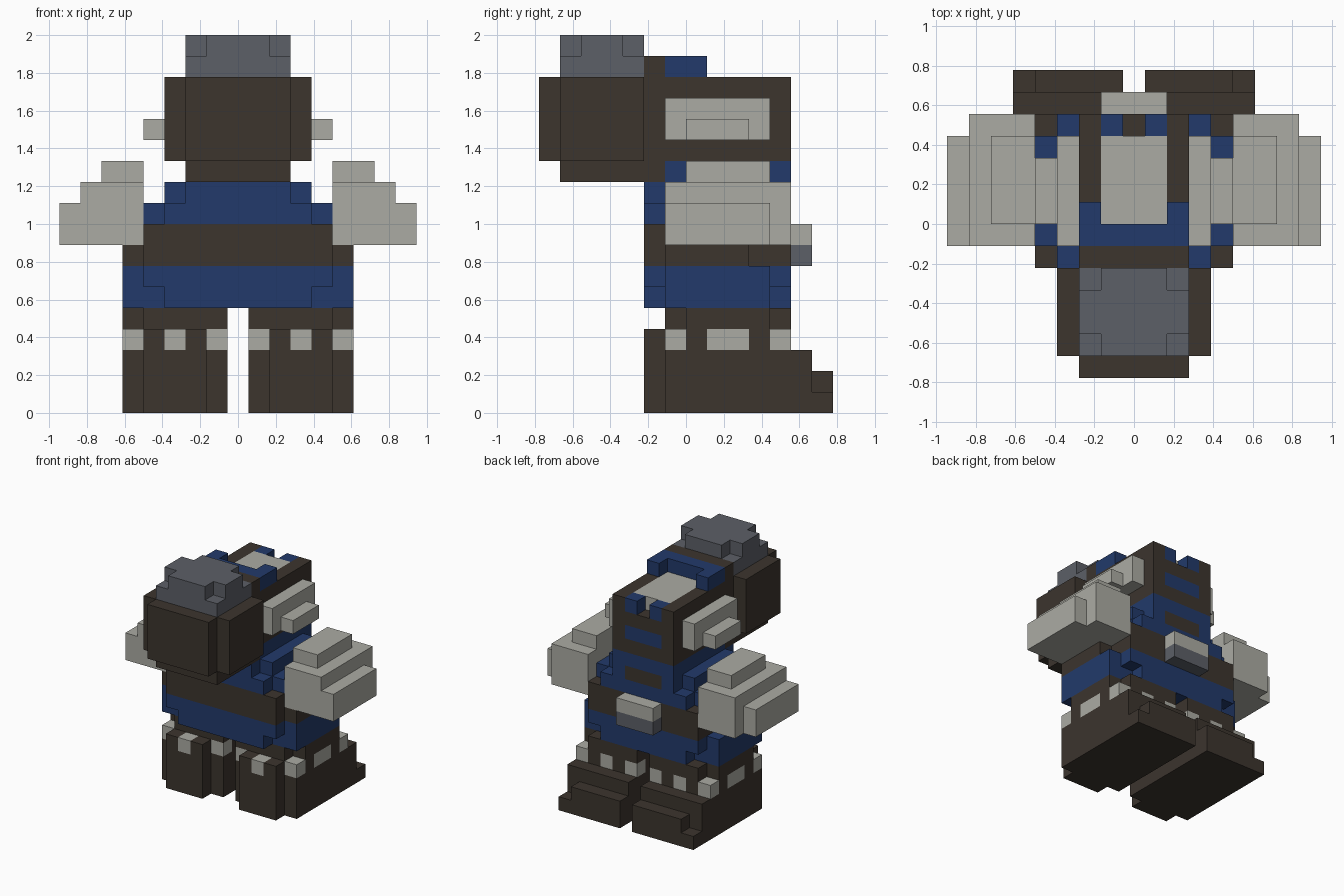
import bpy, bmesh
from mathutils import Vector

if "Cube" in bpy.data.objects:
    bpy.data.objects.remove(bpy.data.objects["Cube"])

U = 1 / 9  # size of one cube


def material(name, rgb):
    m = bpy.data.materials.new(name)
    m.diffuse_color = (*rgb, 1)
    m.use_nodes = True
    m.node_tree.nodes["Principled BSDF"].inputs["Base Color"].default_value = m.diffuse_color
    return m


MATS = [material("dark_brown", (0.045, 0.035, 0.027)),
        material("navy_blue", (0.016, 0.042, 0.145)),
        material("pale_stone", (0.41, 0.41, 0.37)),
        material("slate_grey", (0.107, 0.115, 0.136))]
DARK, BLUE, PALE, GREY = range(4)
cells = {}  # cube position -> (part, colour)


def box(part, color, x0, x1, y0, y1, z0, z1, mirror=False):
    """Fill a block of cubes; x edges lie on half steps, y and z on whole ones."""
    for i in range(round(x0 + .5), round(x1 + .5)):
        for j in range(y0, y1):
            for k in range(z0, z1):
                for s in ((1, -1) if mirror else (1,)):
                    name = part
                    if mirror:
                        name = ("right_" if s > 0 else "left_") + part
                    cells[(s * i, j, k)] = (name, color)


def sym(part, color, half, y0, y1, z0, z1):
    box(part, color, -half, half, y0, y1, z0, z1)


# Legs with toe block, ankle band and heel steps
def leg(color, *b):
    box("leg", color, *b, mirror=True)


leg(DARK, .5, 5.5, -1, 6, 0, 3)
leg(DARK, .5, 5.5, -1, 5, 3, 4)
leg(DARK, 1.5, 4.5, -2, -1, 0, 4)
leg(DARK, .5, 5.5, 6, 7, 0, 1)
leg(DARK, .5, 4.5, 6, 7, 1, 2)
leg(DARK, .5, 4.5, -1, 5, 4, 5)
leg(DARK, 4.5, 5.5, 0, 4, 4, 5)
# Pale studs around the ankle
for x, y in ((.5, -1), (2.5, -2), (4.5, -1), (.5, 4), (2.5, 4),
             (4.5, 4), (4.5, 1), (4.5, 2)):
    leg(PALE, x, x + 1, y, y + 1, 3, 4)

# Belt
sym("belt", BLUE, 5.5, -1, 4, 5, 7)
for y in (-2, 4):
    sym("belt", BLUE, 4.5, y, y + 1, 6, 7)
    sym("belt", BLUE, 3.5, y, y + 1, 5, 6)

# Torso and stepped blue shoulders
sym("torso", DARK, 4.5, -2, 5, 7, 9)
box("torso", DARK, 4.5, 5.5, -1, 3, 7, 8)
box("torso", DARK, -5.5, -4.5, -1, 3, 7, 8)
sym("shoulders", BLUE, 4.5, -1, 4, 9, 10)
sym("shoulders", BLUE, 3.5, -2, 5, 9, 10)
sym("shoulders", BLUE, 3.5, -1, 4, 10, 11)
sym("shoulders", BLUE, 2.5, -2, 5, 10, 11)
sym("shoulders", BLUE, 2.5, -1, 5, 11, 12)
sym("shoulders", DARK, 1.5, 4, 5, 10, 11)

# Back buckle
sym("buckle", GREY, 1.5, 5, 6, 7, 8)
sym("buckle", PALE, 1.5, 5, 6, 8, 9)

# Upper body with top plate, rear slot and notched rear edge
sym("upper_body", DARK, 2.5, -2, 5, 12, 16)
sym("upper_body", PALE, 1.5, 0, 4, 15, 16)
sym("upper_body", BLUE, 1.5, 4, 5, 15, 16)
sym("upper_body", BLUE, 1.5, 4, 5, 13, 14)
cells.pop((0, 4, 15))

# Raised collar behind the head
sym("collar", DARK, 2.5, -2, -1, 16, 17)
sym("collar", BLUE, 2.5, -1, 0, 16, 17)
for x in (-2.5, 1.5):
    box("collar", BLUE, x, x + 1, 0, 1, 16, 17)

# Head and cap
sym("head", DARK, 3.5, -6, -2, 12, 16)
sym("head", DARK, 2.5, -7, -6, 12, 16)
sym("head", DARK, 2.5, -6, -1, 11, 12)
sym("cap", GREY, 2.5, -6, -2, 16, 17)
sym("cap", GREY, 1.5, -6, -2, 17, 18)
sym("cap", GREY, 2.5, -5, -3, 17, 18)

# Side vents and arms
box("vent", PALE, 2.5, 3.5, -1, 4, 13, 15, True)
box("vent", PALE, 3.5, 4.5, 0, 3, 13, 14, True)
box("arm", PALE, 4.5, 7.5, -1, 5, 8, 11, True)
box("arm", PALE, 4.5, 6.5, 0, 4, 11, 12, True)
box("arm", PALE, 7.5, 8.5, -1, 4, 8, 10, True)

# Build one skin per part from the exposed cube faces
for part in sorted({p for p, c in cells.values()}):
    bm = bmesh.new()
    verts = {}
    for pos, (owner, color) in cells.items():
        if owner != part:
            continue
        center = Vector(pos) + Vector((0, .5, .5))
        for axis in range(3):
            for s in (1, -1):
                n = Vector((0, 0, 0))
                n[axis] = s
                if tuple(int(a + b) for a, b in zip(pos, n)) in cells:
                    continue
                a = Vector((0, 0, 0))
                a[(axis + 1) % 3] = .5
                b = n.cross(a)
                loop = []
                for p, q in ((-1, -1), (1, -1), (1, 1), (-1, 1)):
                    co = center + n * .5 + a * p + b * q
                    key = tuple(round(v * 2) for v in co)
                    if key not in verts:
                        verts[key] = bm.verts.new(co * U)
                    loop.append(verts[key])
                bm.faces.new(loop).material_index = color
    bm.normal_update()
    bmesh.ops.dissolve_limit(bm, angle_limit=.02, verts=bm.verts[:],
                             edges=bm.edges[:], delimit={'MATERIAL'})
    mesh = bpy.data.meshes.new(part)
    bm.to_mesh(mesh)
    bm.free()
    for m in MATS:
        mesh.materials.append(m)
    bpy.context.collection.objects.link(bpy.data.objects.new(part, mesh))
